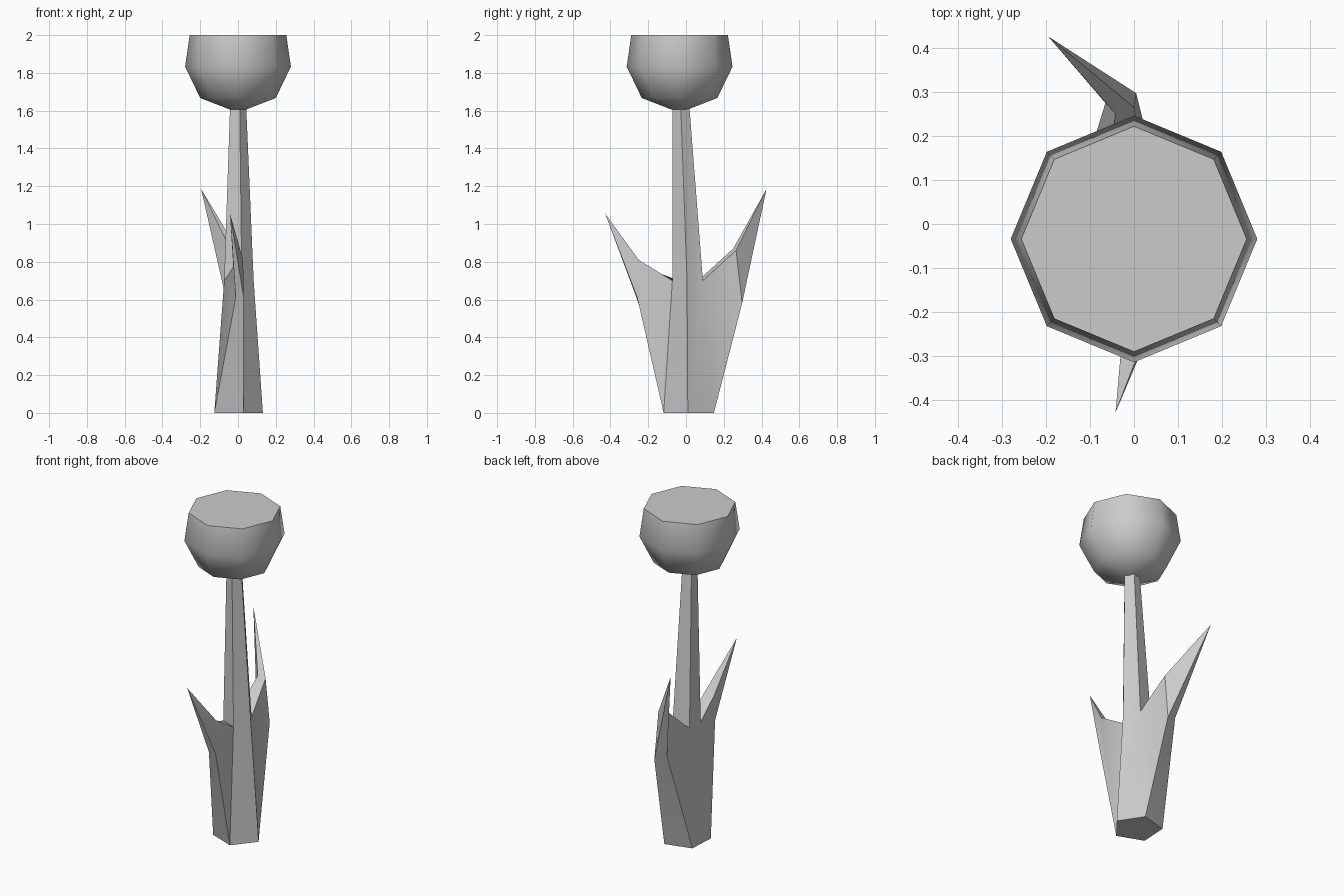
import bpy, bmesh
from math import sin, cos, radians

if "Cube" in bpy.data.objects:
    bpy.data.objects.remove(bpy.data.objects["Cube"])


def ring(bm, n, r, cx, cy, z, start=0):
    return [bm.verts.new((cx + r * cos(radians(start + 360 * i / n)),
                          cy + r * sin(radians(start + 360 * i / n)), z))
            for i in range(n)]


def bridge(bm, low, high, skip=()):
    n = len(low)
    for i in range(n):
        if i not in skip:
            j = (i + 1) % n
            bm.faces.new((low[i], low[j], high[j], high[i]))


def finish(bm, name):
    bmesh.ops.recalc_face_normals(bm, faces=bm.faces[:])
    me = bpy.data.meshes.new(name)
    bm.to_mesh(me)
    bm.free()
    ob = bpy.data.objects.new(name, me)
    bpy.context.collection.objects.link(ob)
    bpy.ops.object.select_all(action='DESELECT')
    bpy.context.view_layer.objects.active = ob
    ob.select_set(True)
    bpy.ops.object.shade_smooth_by_angle(angle=radians(46 if name == "flower_head" else 30))


def leaf(bm, b0, b1, s1, s0, outer0, outer1, upper0, upper1, tip):
    # a stem side pulled outward, then drawn to a point
    a, b, c, d, t = [bm.verts.new(p) for p in (outer0, outer1, upper0, upper1, tip)]
    for f in ((b0, b1, b, a), (b1, s1, d, b), (s1, s0, c, d), (s0, b0, a, c),
              (a, b, t), (b, d, t), (d, c, t), (c, a, t)):
        bm.faces.new(f)


# Five-sided stem with two leaves growing out of its lower sides
bm = bmesh.new()
base = ring(bm, 5, 0.14, -0.008, 0.017, 0, -75)
mid = ring(bm, 5, 0.085, -0.002, 0.01, 0.7, -75)
top = ring(bm, 5, 0.047, -0.003, -0.025, 1.61, -75)
bridge(bm, base, mid, skip=(2, 4))
bridge(bm, mid, top)
bm.faces.new(base)
bm.faces.new(top)
# front leaf
leaf(bm, base[4], base[0], mid[0], mid[4],
     (-0.012, -0.262, 0.61), (0.03, -0.258, 0.61),
     (-0.025, -0.235, 0.775), (0.027, -0.25, 0.81), (-0.042, -0.428, 1.055))
# back leaf
leaf(bm, base[2], base[3], mid[3], mid[2],
     (0.005, 0.297, 0.58), (-0.065, 0.275, 0.61),
     (0.0, 0.265, 0.86), (-0.042, 0.25, 0.87), (-0.195, 0.426, 1.185))
finish(bm, "stem_with_leaves")

# Eight-sided flower head
bm = bmesh.new()
rings = [ring(bm, 8, r, 0, -0.034, z) for r, z in
         ((0.04, 1.605), (0.2, 1.667), (0.28, 1.833), (0.256, 2.0))]
for lo, hi in zip(rings, rings[1:]):
    bridge(bm, lo, hi)
bm.faces.new(rings[0])
bm.faces.new(rings[-1])
finish(bm, "flower_head")
